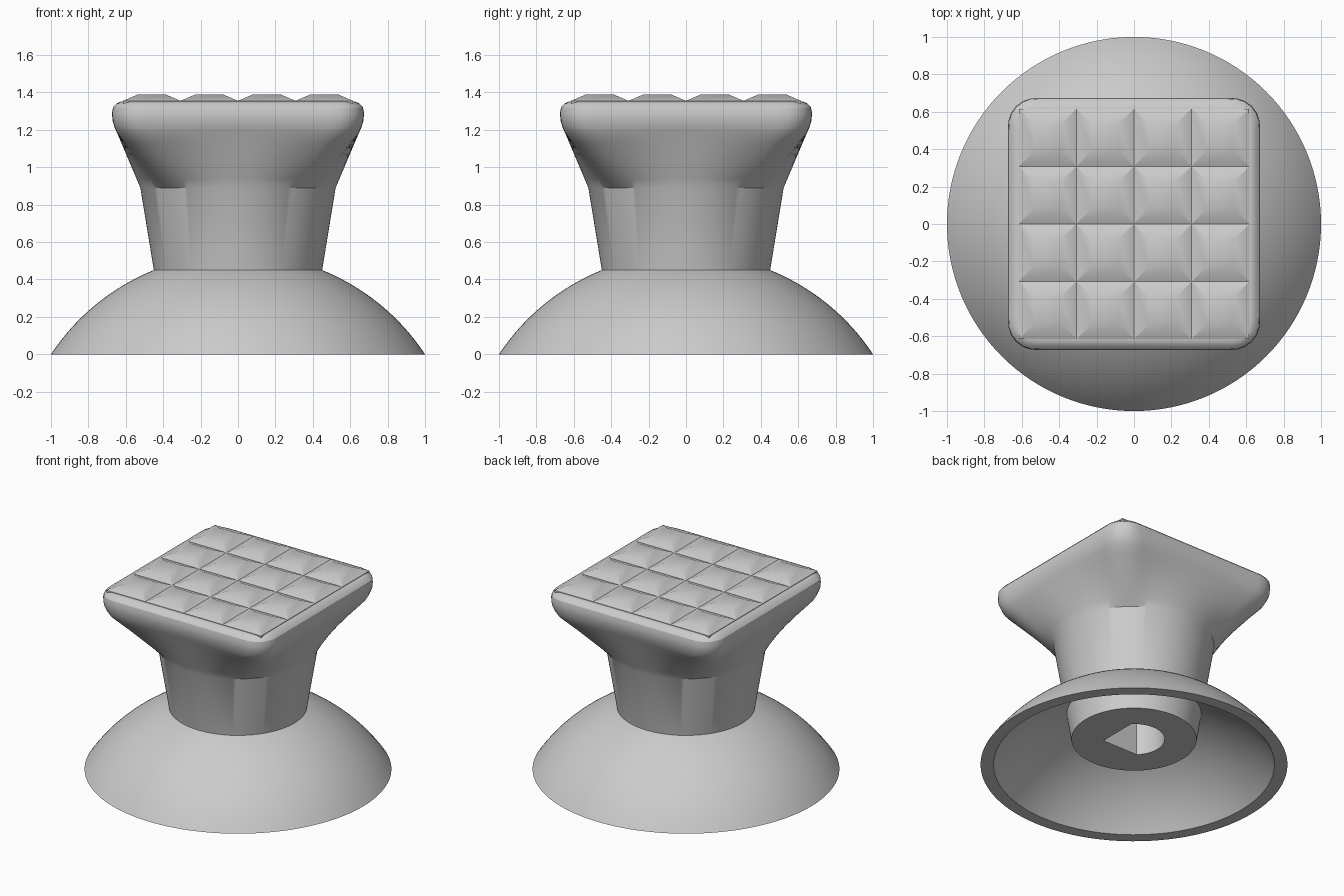
import bpy, bmesh
from math import sin, cos, pi, radians, sqrt, hypot

if "Cube" in bpy.data.objects:
    bpy.data.objects.remove(bpy.data.objects["Cube"], do_unlink=True)

grey = bpy.data.materials.new("grey rubber")
grey.use_nodes = True
colour = (0.6, 0.6, 0.6, 1)
grey.diffuse_color = colour
grey.node_tree.nodes["Principled BSDF"].inputs["Base Color"].default_value = colour

SEG = 128


def finish(name, bm):
    bmesh.ops.recalc_face_normals(bm, faces=bm.faces)
    mesh = bpy.data.meshes.new(name)
    bm.to_mesh(mesh)
    bm.free()
    mesh.materials.append(grey)
    obj = bpy.data.objects.new(name, mesh)
    bpy.context.collection.objects.link(obj)
    bpy.ops.object.select_all(action='DESELECT')
    obj.select_set(True)
    bpy.context.view_layer.objects.active = obj
    bpy.ops.object.shade_smooth_by_angle(angle=radians(30))
    return obj


def loft(name, sections, closed=False):
    """Join sections (height, radius as a function of angle) into one skin."""
    bm = bmesh.new()
    angles = [2 * pi * i / SEG for i in range(SEG)]
    rings = [[bm.verts.new((f(a) * cos(a), f(a) * sin(a), z)) for a in angles]
             for z, f in sections]
    pairs = list(zip(rings, rings[1:]))
    if closed:
        pairs.append((rings[-1], rings[0]))
    else:
        bm.faces.new(rings[0])
        bm.faces.new(rings[-1])
    for low, high in pairs:
        for i in range(SEG):
            j = (i + 1) % SEG
            bm.faces.new((low[i], low[j], high[j], high[i]))
    return finish(name, bm)


def circle(r):
    return lambda a: r


def rounded_square(half, r):
    def radius(a):
        c, s = sorted((abs(cos(a)), abs(sin(a))), reverse=True)
        k = half - r
        if half * s / c <= k:
            return half / c
        b = k * (c + s)
        return b + sqrt(max(b * b - 2 * k * k + r * r, 0))
    return radius


def blend(f, g, t):
    return lambda a: f(a) * (1 - t) + g(a) * t


def socket(a):
    # round hole with one square corner
    t = a + pi / 4
    return 0.2 / (cos(t) + abs(sin(t))) if cos(t) > 0 else 0.2


# Suction cup: thin spherical shell
def arc(big_r, steps=24):
    drop = 0.661
    start = sqrt(big_r ** 2 - drop ** 2)
    for i in range(steps + 1):
        r = start + (0.3 - start) * i / steps
        yield (sqrt(big_r ** 2 - r * r) - drop, circle(r))


outer = list(arc(hypot(1, 0.661)))
inner = list(arc(1.129))
loft("suction_cup", outer + inner[::-1], closed=True)

# Stem and flared head, with the socket in the underside
neck, shoulder = circle(0.522), rounded_square(0.645, 0.15)
sections = [(0.7, socket), (0.19, socket), (0.19, circle(0.408)),
            (0.45, circle(0.45)), (0.89, neck)]
sections += [(0.89 + 0.29 * i / 6, blend(neck, shoulder, i / 6)) for i in range(1, 7)]
sections += [(z, rounded_square(h, r)) for z, h, r in (
    (1.21, 0.659, 0.15), (1.25, 0.671, 0.15), (1.29, 0.674, 0.15),
    (1.32, 0.668, 0.14), (1.34, 0.65, 0.12), (1.35, 0.63, 0.1), (1.352, 0.61, 0.08))]
loft("stem_and_head", sections)

# Grip pads: four by four blunt pyramids
bm = bmesh.new()
cell = 0.3075
for ix in range(4):
    for iy in range(4):
        cx, cy = (ix - 1.5) * cell, (iy - 1.5) * cell
        rings = [[bm.verts.new((cx + sx * h, cy + sy * h, z))
                  for sx, sy in ((-1, -1), (1, -1), (1, 1), (-1, 1))]
                 for h, z in ((cell / 2, 1.335), (cell / 2, 1.355), (0.072, 1.39))]
        bm.faces.new(rings[0])
        bm.faces.new(rings[-1])
        for low, high in zip(rings, rings[1:]):
            for i in range(4):
                j = (i + 1) % 4
                bm.faces.new((low[i], low[j], high[j], high[i]))
finish("grip_pads", bm)
